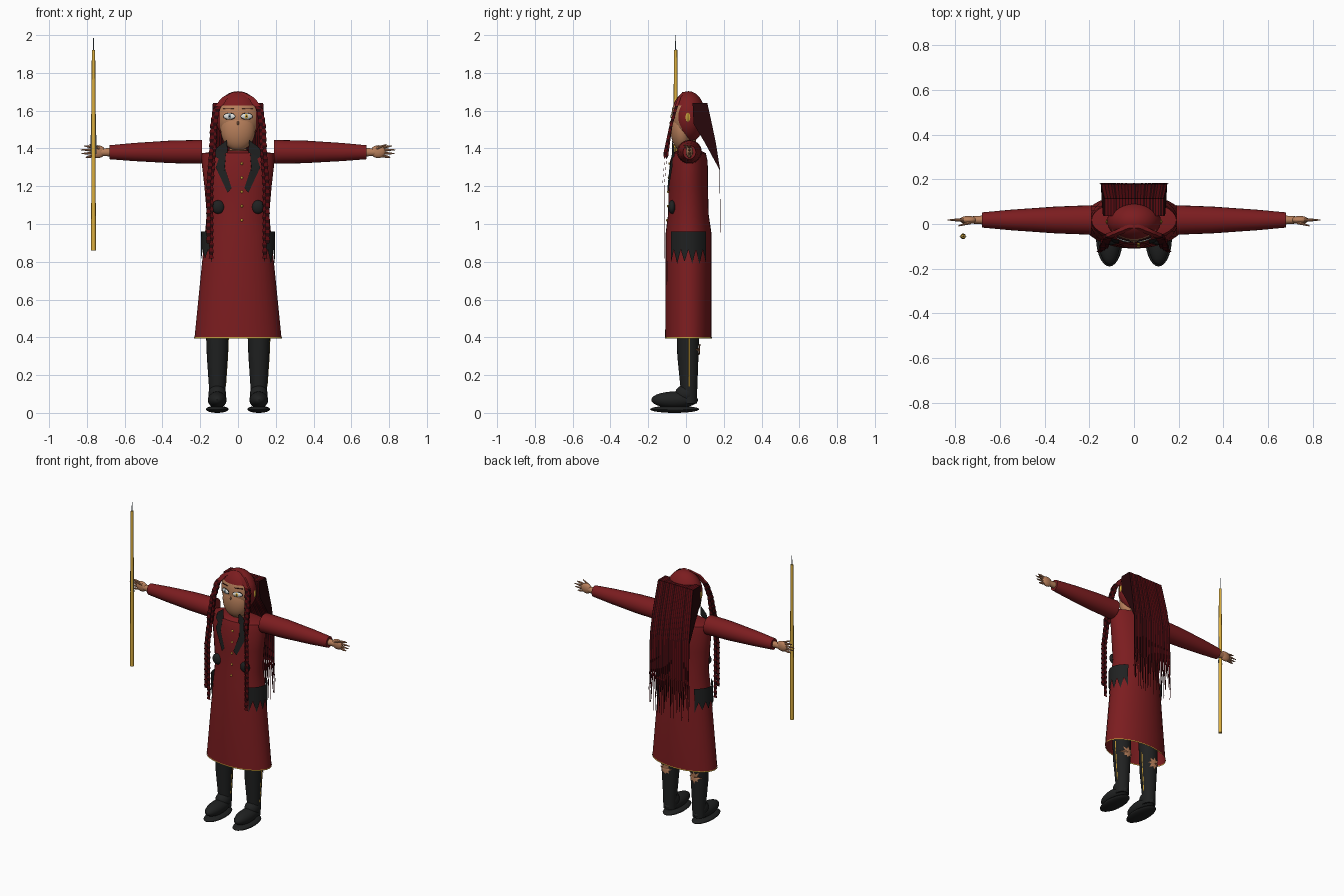
import bpy, bmesh, math, random
from mathutils import Matrix, Vector

random.seed(4)
if "Cube" in bpy.data.objects:
    bpy.data.objects.remove(bpy.data.objects["Cube"])


def material(name, r, g, b):
    m = bpy.data.materials.new(name)
    m.use_nodes = True
    m.diffuse_color = (r, g, b, 1)
    m.node_tree.nodes["Principled BSDF"].inputs["Base Color"].default_value = (r, g, b, 1)
    return m


RED = material("coat red", .2, .012, .014)
HAIR = material("hair dark red", .1, .003, .005)
DARK = material("hair shadow", .02, .002, .003)
BLACK = material("black leather", .014, .015, .015)
SKIN = material("skin", .48, .215, .105)
GOLD = material("gold", .72, .43, .05)
WHITE = material("eye white", .75, .75, .72)
STEEL = material("steel", .2, .26, .3)


def finish(name, bm, *mats, angle=40):
    bmesh.ops.recalc_face_normals(bm, faces=bm.faces)
    me = bpy.data.meshes.new(name)
    bm.to_mesh(me)
    bm.free()
    for m in mats:
        me.materials.append(m)
    me.shade_smooth()
    me.set_sharp_from_angle(angle=math.radians(angle))
    ob = bpy.data.objects.new(name, me)
    bpy.context.collection.objects.link(ob)
    return ob


def loft(name, rings, mat, along="z", sides=24, caps=(True, True)):
    """Skin rings of (position, centre a, centre b, radius a, radius b)."""
    bm = bmesh.new()
    loops = []
    for p, ca, cb, ra, rb in rings:
        loop = []
        for i in range(sides):
            t = math.tau * i / sides
            a, b = ca + ra * math.cos(t), cb + rb * math.sin(t)
            loop.append(bm.verts.new((a, b, p) if along == "z" else (p, a, b)))
        loops.append(loop)
    for lo, hi in zip(loops, loops[1:]):
        for i in range(sides):
            j = (i + 1) % sides
            bm.faces.new((lo[i], lo[j], hi[j], hi[i]))
    for use, loop in zip(caps, (loops[0], loops[-1])):
        if use:
            bm.faces.new(loop)
    return finish(name, bm, mat)


def add_ball(bm, centre, radii, turn=0, u=20, v=14):
    mx = Matrix.Translation(centre) @ Matrix.Rotation(turn, 4, "Z") @ Matrix.Diagonal((*radii, 1))
    bmesh.ops.create_uvsphere(bm, u_segments=u, v_segments=v, radius=1, matrix=mx)


def ball(name, centre, radii, mat, turn=0, u=20, v=14):
    bm = bmesh.new()
    add_ball(bm, centre, radii, turn, u, v)
    return finish(name, bm, mat)


def plate(name, pts, surface, mat):
    """Thin fan of (x, z) points laid over a curved surface."""
    bm = bmesh.new()
    n = len(pts)
    mid = (sum(p[0] for p in pts) / n, sum(p[1] for p in pts) / n)
    vs = [bm.verts.new((x, surface(x, z), z)) for x, z in pts]
    c = bm.verts.new((mid[0], surface(*mid), mid[1]))
    for i in range(n):
        bm.faces.new((vs[i], vs[(i + 1) % n], c))
    return finish(name, bm, mat)


def strand(bm, rows, index):
    """Join rows of (x, front y, back y, z, half width) into one lock of hair."""
    loops = [[bm.verts.new((x + dx, y, z)) for dx, y in ((-w, y0), (w, y0), (w, y1), (-w, y1))]
             for x, y0, y1, z, w in rows]
    bm.faces.new(loops[0]).material_index = index(0)
    for k, (lo, hi) in enumerate(zip(loops, loops[1:])):
        for j in range(4):
            i = (j + 1) % 4
            bm.faces.new((lo[j], lo[i], hi[i], hi[j])).material_index = index(k)


# Coat: (height, half width, front y, back y)
COAT = [(.4, .23, -.11, .135), (.95, .175, -.108, .135), (1.05, .165, -.095, .12),
        (1.2, .178, -.092, .116), (1.33, .193, -.085, .115), (1.375, .19, -.07, .105)]
rings = [(z, 0, (f + b) / 2, w, (b - f) / 2) for z, w, f, b in COAT]
loft("coat", rings + [(1.39, 0, .015, .07, .06)], RED, sides=32, caps=(False, True))
loft("coat_hem", [(z, 0, .0125, .232, .1245) for z in (.395, .402)], GOLD, sides=32, caps=(False, False))


def coat_front(x, z):
    z = min(z, 1.374)
    lo, hi = next((a, b) for a, b in zip(COAT, COAT[1:]) if a[0] <= z <= b[0])
    t = (z - lo[0]) / (hi[0] - lo[0])
    w, f, b = (p + (q - p) * t for p, q in zip(lo[1:], hi[1:]))
    return (f + b) / 2 - (b - f) / 2 * math.sqrt(max(0, 1 - (x / w) ** 2)) - .008


for i in range(5):
    z = 1.32 - .075 * i
    ball("coat_button", (.02, coat_front(.02, z) + .005, z), (.007, .005, .007), GOLD, u=8, v=6)

# Neck
loft("neck", [(1.34, 0, .01, .05, .05), (1.46, 0, .01, .042, .042)], SKIN)

# Parts that repeat on both sides
COLLAR = [(.058, 1.445), (.112, 1.405), (.126, 1.36), (.1, 1.345), (.056, 1.38)]
LAPEL = [(.1, 1.352), (.118, 1.3), (.055, 1.165), (.034, 1.19), (.07, 1.3), (.064, 1.37)]
for s, side in ((1, "left"), (-1, "right")):
    plate(side + "_collar", [(s * x, z) for x, z in COLLAR], coat_front, BLACK)
    plate(side + "_lapel", [(s * x, z) for x, z in LAPEL], coat_front, BLACK)
    ball(side + "_waist_disc", (s * .105, -.074, 1.09), (.034, .02, .036), BLACK)

    # Ragged hip panel
    bm = bmesh.new()
    cols = []
    for i in range(11):
        t = math.radians(-46 + 92 * i / 10)
        x, y = s * .195 * math.cos(t), .0125 + .128 * math.sin(t)
        low = .865 if i % 2 else random.uniform(.785, .82)
        cols.append([bm.verts.new((x, y, .96)), bm.verts.new((x * 1.01, y, low))])
    for a, b in zip(cols, cols[1:]):
        bm.faces.new((a[0], b[0], b[1], a[1]))
    finish(side + "_hip_panel", bm, BLACK)

    # Sleeve, wrist and hand
    loft(side + "_sleeve", [(s * .19, .018, 1.382, .066, .063), (s * .35, .018, 1.382, .06, .06),
                            (s * .55, .018, 1.381, .046, .048), (s * .68, .018, 1.38, .034, .037)], RED, "x")
    loft(side + "_wrist", [(s * .67, .018, 1.38, .02, .022), (s * .73, .018, 1.38, .016, .02)], SKIN, "x", 12)
    ball(side + "_palm", (s * .742, .018, 1.383), (.04, .018, .034), SKIN)
    for k, reach in enumerate((.808, .828, .835, .815)):
        z = 1.362 + .014 * k
        loft(side + "_finger", [(s * .755, .018, z, .008, .008), (s * .79, .018, z + (k - 1.5) * .004, .007, .007),
                                (s * reach, .018, z + (k - 1.5) * .006, .002, .002)], SKIN, "x", 8)
    loft(side + "_thumb", [(s * .73, .008, 1.4, .009, .01), (s * .785, -.008, 1.42, .003, .003)], SKIN, "x", 8)

    # Leg, boot and sole
    cx = s * .11
    loft(side + "_leg", [(.05, cx, .015, .042, .042), (.14, cx, .015, .044, .045),
                         (.3, cx, .01, .055, .056), (.6, cx, .01, .066, .064)], BLACK)
    ball(side + "_boot", (cx, -.06, .069), (.05, .124, .044), BLACK)
    ball(side + "_ankle", (cx, .0, .1), (.047, .058, .05), BLACK)
    ball(side + "_sole", (cx, -.06, .019), (.06, .13, .019), BLACK, u=28)

    # Torn patch on the back of the leg and zip along its side
    def leg_back(x, z):
        return .014 + .06 * math.sqrt(max(0, 1 - ((x - cx) / .063) ** 2)) + (z - .33) * .06

    star = []
    for i in range(16):
        t, r = math.tau * i / 16, (.026 if i % 2 else random.uniform(.036, .054))
        star.append((cx + r * math.cos(t), .335 + r * math.sin(t)))
    plate(side + "_torn_patch", star, leg_back, SKIN)
    loft(side + "_zip", [(.14, cx + .0435, .017, .003, .004), (.3, cx + .0545, .017, .003, .004),
                         (.42, cx + .0595, .017, .003, .004)], GOLD, sides=4)

# Head: hair cap with the face cut into its front
bm = bmesh.new()
add_ball(bm, (0, .013, 1.568), (.12, .09, .135), u=40, v=28)
for co, no in (((.096, 0, 0), (1, 0, 0)), ((-.096, 0, 0), (1, 0, 0)), ((0, 0, 1.628), (0, 0, 1)), ((0, -.02, 0), (0, 1, 0))):
    bmesh.ops.bisect_plane(bm, geom=bm.verts[:] + bm.edges[:] + bm.faces[:], plane_co=co, plane_no=no)
for f in bm.faces:
    c = f.calc_center_median()
    f.material_index = int(abs(c.x) < .096 and c.z < 1.628 and c.y < -.02)
finish("head", bm, RED, SKIN)
ball("jaw", (0, -.022, 1.502), (.092, .06, .114), SKIN, u=32, v=20)
ball("nose", (0, -.081, 1.535), (.005, .006, .012), SKIN, u=12, v=8)

for s, side, iris in ((1, "left", GOLD), (-1, "right", STEEL)):
    turn = s * .3
    ball(side + "_eye_rim", (s * .046, -.069, 1.57), (.034, .006, .018), BLACK, turn)
    ball(side + "_eye", (s * .046, -.071, 1.57), (.031, .007, .015), WHITE, turn)
    ball(side + "_iris", (s * .044, -.076, 1.57), (.011, .004, .012), iris, turn, 12, 8)
    ball(side + "_pupil", (s * .044, -.079, 1.57), (.004, .002, .005), BLACK, turn, 8, 6)
    ball(side + "_brow", (s * .05, -.063, 1.61), (.032, .006, .002), DARK, turn, 12, 6)
    ball(side + "_earring", (s * .122, .01, 1.565), (.006, .013, .026), GOLD, 0, 4, 4)

    # Front braids: deep at the head, flat ribbons below the chin
    for out, fwd, end in ((0, 0, .8), (.014, .01, .88)):
        path = [Vector(p) for p in ((.012, -.01, 1.7), (.06 + out, -.035, 1.67), (.108 + out, -.055, 1.61), (.122 + out, -.08, 1.52),
                                    (.128 + out, -.1 - fwd, 1.38), (.142 + out, -.115 - fwd, 1.2), (.142 + out, -.115 - fwd, end))]
        rows = []
        for a, b in zip(path, path[1:]):
            n = max(2, round((b - a).length / .018))
            for i in range(n):
                p = a.lerp(b, i / n)
                deep = .008 if p.z > 1.36 else .0006
                wide = .009 + (.004 if len(rows) % 2 else 0)
                rows.append((s * p.x, p.y - deep, p.y + deep, p.z, wide))
        bm = bmesh.new()
        strand(bm, rows, lambda k: 2 if rows[k][3] > 1.63 else k % 2)
        finish(side + "_braid", bm, HAIR, DARK, RED)

# Long back hair: locks that start as deep wedges and end as flat ribbons
bm = bmesh.new()
COUNT = 60
for i in range(COUNT):
    u = 2 * (i + .5) / COUNT - 1
    end = random.uniform(.75, .94)
    shade = int(i % 3 == 0 or i == COUNT - 1 or random.random() < .1)
    rows = [(.035, .113, 1.64, .133, .0026), (.04, .137, 1.53, .139, .0027), (.1, .158, 1.43, .144, .0028),
            (.176, .18, 1.29, .148, .0028), (.181, .182, 1.05, .151, .0022), (.182, .183, end, .157, .0008)]
    strand(bm, [(u * spread, y0, y1, z, w) for y0, y1, z, spread, w in rows], lambda k: shade)
finish("back_hair", bm, HAIR, DARK)

# Staff held by the right hand
SX, SY = -.765, -.055
loft("staff", [(.86, SX, SY, .0125, .0125), (1.5, SX, SY, .011, .011), (1.92, SX, SY, .009, .009)], GOLD, sides=12)
loft("staff_tip", [(1.91, SX, SY, .004, .004), (2.0, SX, SY, .0008, .0008)], STEEL, sides=4)
loft("staff_blade", [(1.37, SX, SY, .017, .003), (1.62, SX, SY, .011, .002)], STEEL, sides=4)
